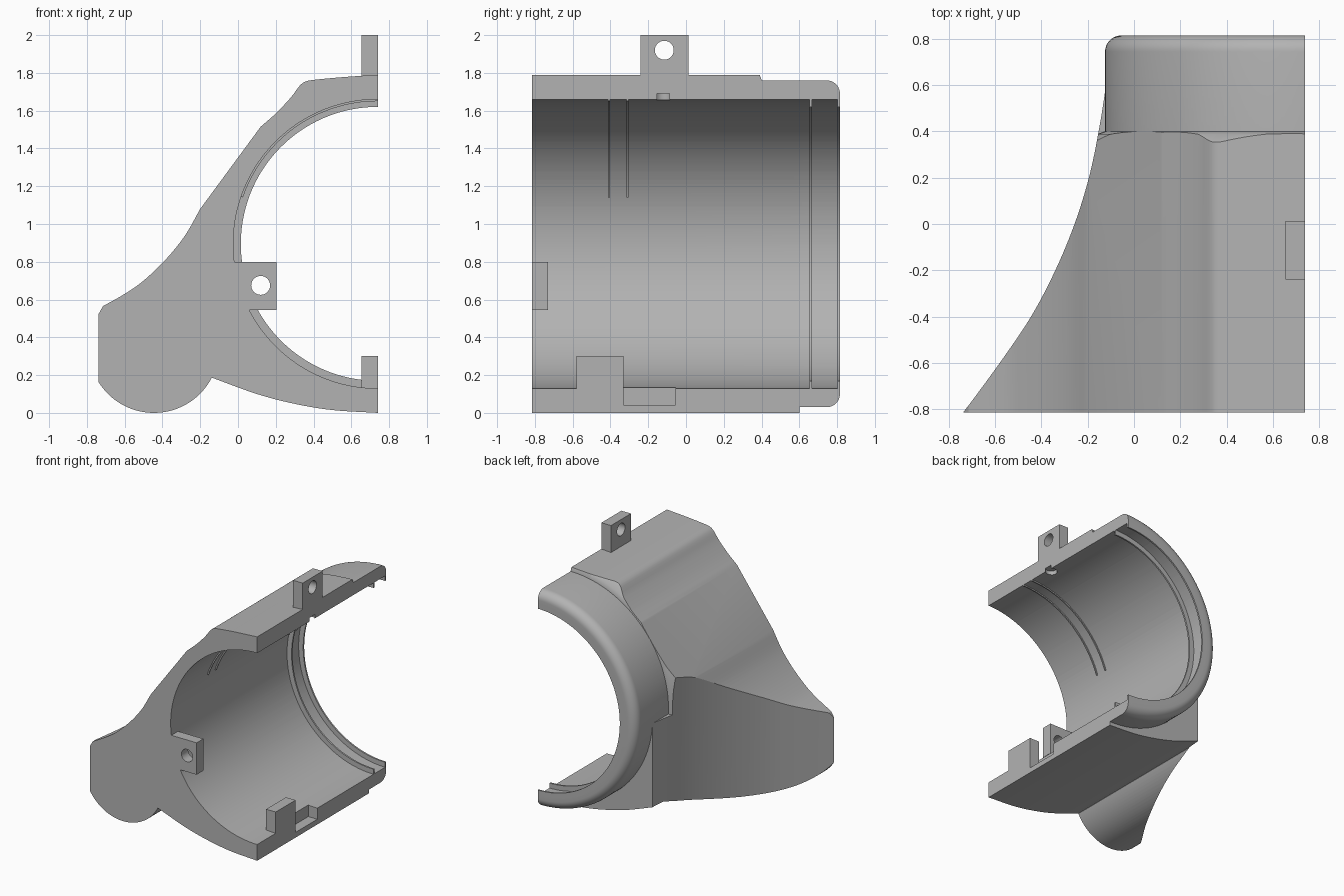
import bpy, bmesh, math
from mathutils import Vector, Matrix

cube = bpy.data.objects.get("Cube")
if cube:
    bpy.data.objects.remove(cube, do_unlink=True)

grey = bpy.data.materials.new("plain grey")
grey.use_nodes = True
COLOUR = (0.45, 0.45, 0.45, 1)
grey.diffuse_color = COLOUR
grey.node_tree.nodes["Principled BSDF"].inputs["Base Color"].default_value = COLOUR

CX, CZ, BORE = 0.74, 0.895, 0.765      # bore axis and radius


def finish(bm, name):
    bmesh.ops.recalc_face_normals(bm, faces=bm.faces)
    mesh = bpy.data.meshes.new(name)
    bm.to_mesh(mesh)
    bm.free()
    mesh.materials.append(grey)
    obj = bpy.data.objects.new(name, mesh)
    bpy.context.collection.objects.link(obj)
    return obj


def prism(name, pts, offset):
    """Closed outline pushed along an offset."""
    bm = bmesh.new()
    face = bm.faces.new([bm.verts.new(p) for p in pts])
    res = bmesh.ops.extrude_face_region(bm, geom=[face])
    verts = [v for v in res["geom"] if isinstance(v, bmesh.types.BMVert)]
    bmesh.ops.translate(bm, verts=verts, vec=offset)
    return finish(bm, name)


def sector(name, section, start=90, end=270, steps=96):
    """Solid made by turning an (r, y) section about the bore axis."""
    bm = bmesh.new()
    rings = []
    for i in range(steps + 1):
        a = math.radians(start + (end - start) * i / steps)
        rings.append([bm.verts.new((CX + r * math.cos(a), y, CZ + r * math.sin(a)))
                      for r, y in section])
    n = len(section)
    for a, b in zip(rings, rings[1:]):
        for j in range(n):
            k = (j + 1) % n
            bm.faces.new((a[j], a[k], b[k], b[j]))
    bm.faces.new(rings[0])
    bm.faces.new(rings[-1])
    return finish(bm, name)


def box(name, x0, x1, y0, y1, z0, z1):
    return prism(name, [(x0, y0, z0), (x1, y0, z0), (x1, y1, z0), (x0, y1, z0)], (0, 0, z1 - z0))


def cylinder(name, centre, radius, depth, axis, segments=32):
    bm = bmesh.new()
    bmesh.ops.create_cone(bm, cap_ends=True, segments=segments, radius1=radius,
                          radius2=radius, depth=depth)
    turn = Vector((0, 0, 1)).rotation_difference(Vector(axis)).to_matrix().to_4x4()
    bm.transform(Matrix.Translation(centre) @ turn)
    return finish(bm, name)


def combine(target, tool, operation="DIFFERENCE"):
    mod = target.modifiers.new("cut", "BOOLEAN")
    mod.operation, mod.object, mod.solver = operation, tool, "EXACT"
    bpy.context.view_layer.objects.active = target
    bpy.ops.object.modifier_apply(modifier=mod.name)
    bpy.data.objects.remove(tool, do_unlink=True)


def smooth_line(pts, steps=6):
    """Smooth curve through 2D points."""
    p = [Vector(q) for q in pts]
    p = [2 * p[0] - p[1]] + p + [2 * p[-1] - p[-2]]
    out = []
    for a, b, c, d in zip(p, p[1:], p[2:], p[3:]):
        for i in range(steps):
            t = i / steps
            out.append(0.5 * (2 * b + (c - a) * t + (2 * a - 5 * b + 4 * c - d) * t ** 2
                              + (3 * b - a - 3 * c + d) * t ** 3))
    return out + [p[-2]]


# Body outline seen from the front
shoulder = smooth_line([(CX, 1.79), (0.56, 1.778), (0.42, 1.765), (0.36, 1.755),
                        (0.325, 1.73), (0.28, 1.67), (0.2, 1.585), (0.12, 1.515)], 3)
flank = smooth_line([(-0.2, 1.08), (-0.28, 0.94), (-0.38, 0.815), (-0.5, 0.7),
                     (-0.6, 0.63), (-0.715, 0.565)])
lobe = []
for i in range(33):
    a = math.radians(210.7 + (332.3 - 210.7) * i / 32)
    lobe.append((-0.445 + 0.345 * math.cos(a), 0.345 + 0.345 * math.sin(a)))
belly = smooth_line([(-0.14, 0.187), (0.1, 0.1), (0.3, 0.048), (0.5, 0.015), (CX, 0)])
outline = shoulder + flank + [(-0.74, 0.52)] + lobe + belly
body = prism("housing_body", [(p[0], -0.815, p[1]) for p in outline], (0, 1.415, 0))

# Curved side wall narrowing towards the back
wall = smooth_line([(-0.78, -0.86), (-0.735, -0.81), (-0.58, -0.6), (-0.445, -0.4),
                    (-0.34, -0.2), (-0.257, 0), (-0.195, 0.2), (-0.153, 0.4),
                    (-0.122, 0.6), (-0.105, 0.8)])
combine(body, prism("wall_cutter", [(p[0], p[1], -0.2) for p in wall]
                    + [(-1.5, 0.8, -0.2), (-1.5, -0.86, -0.2)], (0, 0, 2.4)))

# Upper back shoulder is cut back with a flared edge
combine(body, sector("shoulder_cutter", [(0.7, 0.4), (0.868, 0.4), (0.9, 0.388), (0.95, 0.345),
                                         (1.1, 0.2), (1.25, 0.2), (1.25, 0.7), (0.7, 0.7)],
                     80, 183))

# Rounded collar at the back
fillet = [(0.795 + 0.07 * math.cos(math.radians(t)), 0.745 + 0.07 * math.sin(math.radians(t)))
          for t in range(0, 91, 10)]
combine(body, sector("collar", [(0.7, 0.37), (0.865, 0.37)] + fillet + [(0.7, 0.815)]), "UNION")

# Bore
combine(body, cylinder("bore_cutter", (CX, 0, CZ), BORE, 3, (0, 1, 0), 192))

# Pocket beside the lower lug and pin recess under the upper lug
combine(body, box("pocket_cutter", 0.66, 0.8, -0.33, -0.055, 0.042, 0.2))
combine(body, cylinder("recess_cutter", (0.71, -0.12, 1.65), 0.045, 0.08, (0, 0, 1)))

# Mounting lugs with holes
upper_lug = box("upper_lug", 0.655, CX, -0.24, 0.012, 1.775, 2.0)
combine(upper_lug, cylinder("hole", (0.7, -0.115, 1.92), 0.05, 0.4, (1, 0, 0)))
lower_lug = box("lower_lug", 0.655, CX, -0.58, -0.33, 0.11, 0.3)
combine(lower_lug, cylinder("hole", (0.7, -0.455, 0.215), 0.05, 0.4, (1, 0, 0)))
front_lug = box("front_lug", -0.02, 0.205, -0.815, -0.73, 0.545, 0.8)
combine(front_lug, cylinder("hole", (0.12, -0.77, 0.675), 0.05, 0.4, (0, 1, 0)))

# Thin ribs inside the bore
parts = [body, upper_lug, lower_lug, front_lug]
for name, y0, y1, inner, end in (("seal_rib", 0.655, 0.668, 0.725, 270),
                                 ("end_rib", 0.802, 0.815, 0.725, 270),
                                 ("front_rib", -0.412, -0.402, 0.755, 161),
                                 ("middle_rib", -0.315, -0.305, 0.755, 161)):
    parts.append(sector(name, [(inner, y0), (0.772, y0), (0.772, y1), (inner, y1)], 90, end))

bpy.ops.object.select_all(action="DESELECT")
for obj in parts:
    obj.select_set(True)
bpy.context.view_layer.objects.active = body
bpy.ops.object.shade_smooth_by_angle(angle=math.radians(25))
